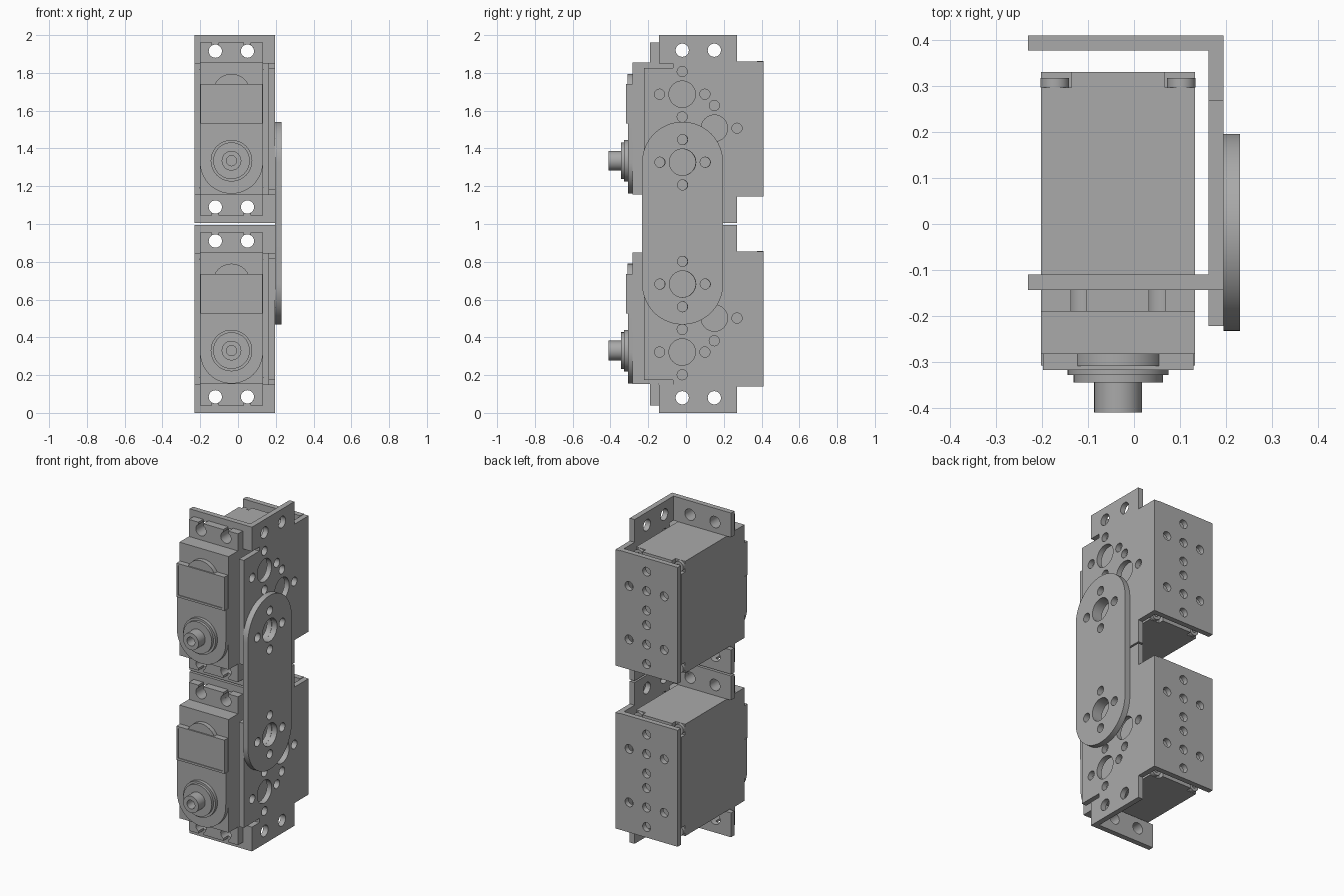
import bpy
import bmesh
from math import sin, cos, pi, radians
from mathutils import Matrix

cube = bpy.data.objects.get("Cube")
if cube:
    bpy.data.objects.remove(cube, do_unlink=True)

GREY = (0.4, 0.4, 0.4, 1)
grey = bpy.data.materials.new("plain grey")
grey.use_nodes = True
grey.diffuse_color = GREY
grey.node_tree.nodes["Principled BSDF"].inputs["Base Color"].default_value = GREY

H = 0.995        # height of one unit
STEP = 1.005     # distance between the units
SHEET = 0.033    # bracket thickness
BIG, SMALL, BOLT = 0.07, 0.027, 0.035


def arc(u, v, r, start=0, end=360, n=32):
    full = abs(end - start) == 360
    count = n if full else n + 1
    angles = [radians(start + (end - start) * i / n) for i in range(count)]
    return [(u + r * cos(a), v + r * sin(a)) for a in angles]


def rect(u0, u1, v0, v1):
    return [(u0, v0), (u1, v0), (u1, v1), (u0, v1)]


def flip(points):
    """Mirror a profile top to bottom within one unit."""
    return [(u, H - v) for u, v in reversed(points)]


def plate(name, axis, start, end, outline, holes=(), lift=0):
    """Extrude a profile with holes along x (profile in y, z) or y (profile in x, z)."""
    curve = bpy.data.curves.new(name, "CURVE")
    curve.dimensions = "2D"
    curve.fill_mode = "BOTH"
    curve.extrude = (end - start) / 2
    for loop in [outline, *holes]:
        spline = curve.splines.new("POLY")
        spline.points.add(len(loop) - 1)
        for point, (u, v) in zip(spline.points, loop):
            point.co = (u, v, 0, 1)
        spline.use_cyclic_u = True
    temp = bpy.data.objects.new(name, curve)
    bpy.context.collection.objects.link(temp)
    bpy.context.view_layer.update()
    mesh = bpy.data.meshes.new_from_object(
        temp.evaluated_get(bpy.context.evaluated_depsgraph_get()))
    bpy.data.objects.remove(temp, do_unlink=True)

    middle = (start + end) / 2
    if axis == "x":
        place = Matrix(((0, 0, 1, middle), (1, 0, 0, 0), (0, 1, 0, lift), (0, 0, 0, 1)))
    else:
        place = Matrix(((1, 0, 0, 0), (0, 0, -1, middle), (0, 1, 0, lift), (0, 0, 0, 1)))
    bm = bmesh.new()
    bm.from_mesh(mesh)
    bm.transform(place)
    bmesh.ops.remove_doubles(bm, verts=bm.verts, dist=0.0002)
    bmesh.ops.recalc_face_normals(bm, faces=bm.faces)
    bm.to_mesh(mesh)
    bm.free()

    mesh.name = name
    mesh.materials.clear()
    mesh.materials.append(grey)
    obj = bpy.data.objects.new(name, mesh)
    bpy.context.collection.objects.link(obj)
    bpy.ops.object.select_all(action="DESELECT")
    obj.select_set(True)
    bpy.context.view_layer.objects.active = obj
    bpy.ops.object.shade_smooth_by_angle(angle=radians(30))
    return obj


def hole_cross(u, v, centre):
    """Four small holes around a centre hole."""
    around = [(0.12, 0), (-0.12, 0), (0, 0.12), (0, -0.12)]
    return [arc(u, v, centre)] + [arc(u + a, v + b, SMALL, n=20) for a, b in around]


def build_bracket(prefix, lift):
    # Side sheet with stepped rear and a front lip set off by slits
    lower = [(-0.222, 0.175), (-0.07, 0.175), (-0.07, 0.15), (-0.143, 0.15),
             (-0.143, 0), (0.27, 0), (0.27, 0.14), (0.41, 0.14)]
    holes = []
    for y, z in ((-0.02, 0.322), (0.15, 0.502), (-0.02, 0.682)):
        holes += hole_cross(y, z, BIG)
    holes += [arc(y, z, BOLT) for y in (-0.02, 0.15) for z in (0.08, H - 0.08)]
    plate(prefix + "bracket_side", "x", 0.162, 0.195, lower + flip(lower), holes, lift)

    # Rear sheet
    holes = hole_cross(-0.018, 0.655, SMALL) + hole_cross(-0.018, 0.325, SMALL)
    plate(prefix + "bracket_back", "y", 0.41 - SHEET, 0.41,
          rect(-0.23, 0.162, 0.14, 0.858), holes, lift)

    # Front mounting flanges
    flange = rect(-0.23, 0.162, 0, 0.15)
    holes = [arc(x, 0.085, BOLT) for x in (-0.12, 0.05)]
    plate(prefix + "bottom_flange", "y", -0.143, -0.11, flange, holes, lift)
    plate(prefix + "top_flange", "y", -0.143, -0.11, flip(flange),
          [flip(h) for h in holes], lift)


def build_servo(prefix, lift):
    left, right, low, high = -0.202, 0.133, 0.155, 0.845
    mid = (left + right) / 2

    # Case, with corner recesses at the back for the screws
    plate(prefix + "case", "y", -0.145, 0.297, rect(left, right, low, high), lift=lift)
    c = 0.066
    cross = [(left + c, low), (right - c, low), (right - c, low + c), (right, low + c),
             (right, high - c), (right - c, high - c), (right - c, high),
             (left + c, high), (left + c, high - c), (left, high - c),
             (left, low + c), (left + c, low + c)]
    plate(prefix + "case_back", "y", 0.297, 0.33, cross, lift=lift)
    for side, x in (("right", left + 0.03), ("left", right - 0.03)):
        for end, z in (("bottom", low + 0.032), ("top", high - 0.032)):
            plate(f"{prefix}{end}_{side}_screw", "y", 0.297, 0.317,
                  arc(x, z, 0.031, n=20), [arc(x, z, 0.014, n=6)], lift)

    # Mounting ears with slots open to the edge
    ear = [(left, 0.04)]
    for x in (-0.12, 0.05):
        ear += [(x - 0.017, 0.04), *arc(x, 0.085, BOLT, 241, -61, 24), (x + 0.017, 0.04)]
    ear.append((right, 0.04))
    plate(prefix + "ears", "y", -0.19, -0.143, ear + flip(ear), lift=lift)

    # Gear housing, rounded front cap and round boss
    plate(prefix + "gear_housing", "y", -0.282, -0.19,
          rect(left, right, 0.152, 0.85), lift=lift)
    cap = arc(mid, 0.322, 0.1665, 180, 360, 32) + [(right, 0.53), (left, 0.53)]
    plate(prefix + "front_cap", "y", -0.308, -0.282, cap, lift=lift)
    plate(prefix + "gear_boss", "y", -0.309, -0.282, arc(mid, 0.69, 0.1), lift=lift)

    # Framed panel
    inner = rect(left + 0.016, right - 0.016, 0.54, 0.722)
    plate(prefix + "panel_frame", "y", -0.317, -0.282,
          rect(left + 0.004, right - 0.004, 0.527, 0.735), [inner], lift)
    plate(prefix + "panel", "y", -0.312, -0.282, inner, lift=lift)

    # Output shaft
    z = 0.33
    for name, r, front, back in (("shaft_collar", 0.11, -0.328, -0.3),
                                 ("shaft_ring", 0.097, -0.345, -0.328)):
        plate(prefix + name, "y", front, back, arc(mid, z, r, n=40), lift=lift)
    plate(prefix + "shaft", "y", -0.41, -0.345, arc(mid, z, 0.052),
          [arc(mid, z, SMALL, n=20)], lift)


for prefix, lift in (("lower_", 0), ("upper_", STEP)):
    build_bracket(prefix, lift)
    build_servo(prefix, lift)

# Link joining the two brackets
y, z0, z1, r = -0.018, 0.682, STEP + 0.322, 0.214
plate("link", "x", 0.195, 0.23,
      arc(y, z0, r, 180, 360, 40) + arc(y, z1, r, 0, 180, 40),
      hole_cross(y, z0, BIG) + hole_cross(y, z1, BIG))
